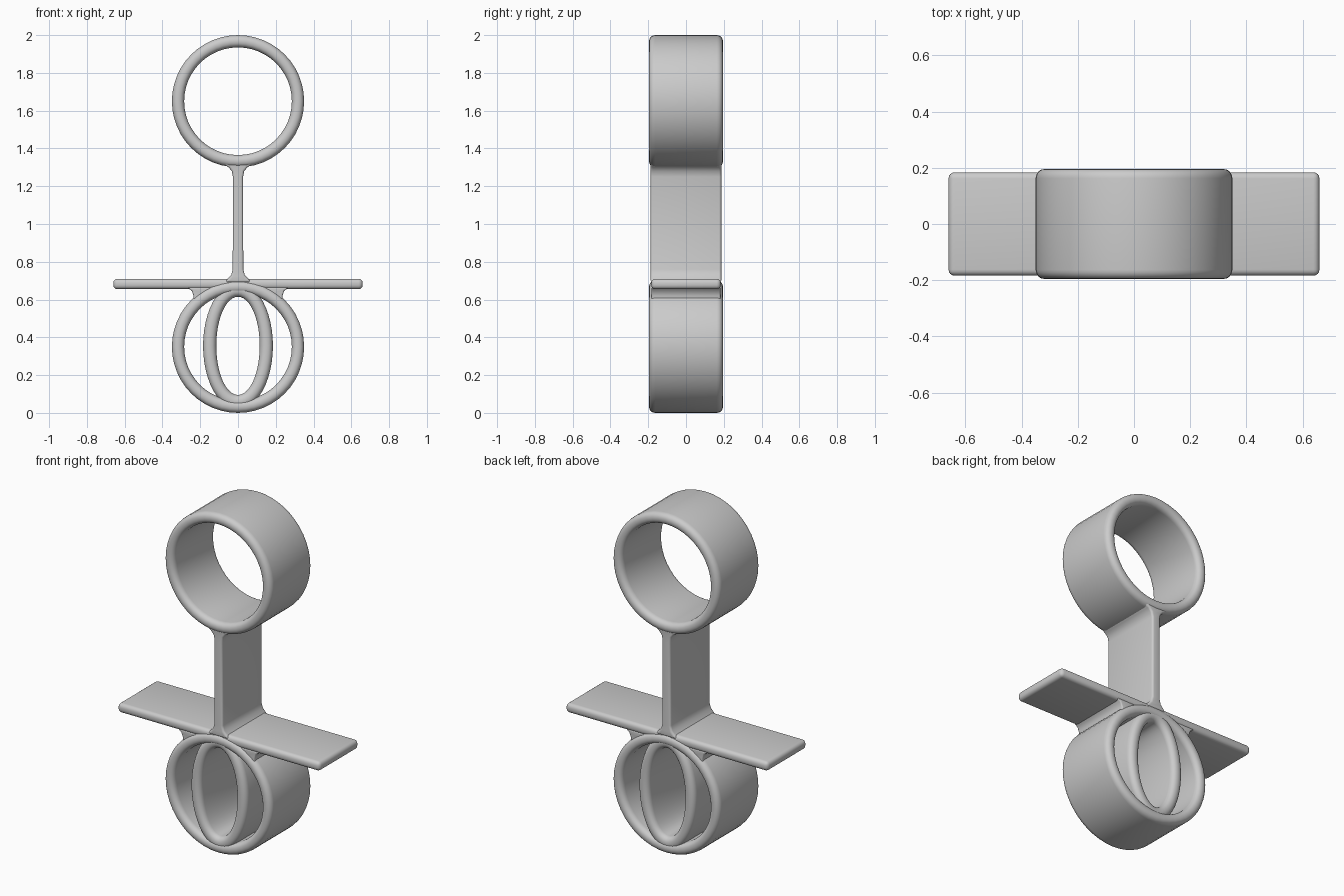
import bpy, bmesh
from math import sin, cos, pi

if "Cube" in bpy.data.objects:
    bpy.data.objects.remove(bpy.data.objects["Cube"], do_unlink=True)

grey = bpy.data.materials.new("light_grey")
grey.use_nodes = True
colour = (0.6, 0.6, 0.6, 1)
grey.diffuse_color = colour
grey.node_tree.nodes["Principled BSDF"].inputs["Base Color"].default_value = colour


def finish(name, bm, bevel=0):
    bmesh.ops.recalc_face_normals(bm, faces=bm.faces)
    mesh = bpy.data.meshes.new(name)
    bm.to_mesh(mesh)
    bm.free()
    mesh.materials.append(grey)
    obj = bpy.data.objects.new(name, mesh)
    bpy.context.collection.objects.link(obj)
    bpy.ops.object.select_all(action="DESELECT")
    obj.select_set(True)
    bpy.context.view_layer.objects.active = obj
    if bevel:
        mod = obj.modifiers.new("rounded_edges", "BEVEL")
        mod.width = bevel
        mod.segments = 4
        mod.limit_method = "ANGLE"
        mod.angle_limit = 0.9
        bpy.ops.object.modifier_apply(modifier=mod.name)
    bpy.ops.object.shade_smooth_by_angle(angle=0.7)
    return obj


def band(name, z, inner, outer, half_depth, segments=48):
    """Wide elliptical band around the y axis with rounded rims."""
    section = []
    ru, ry = 0.45, 0.032
    for k, (su, sy) in enumerate([(1, 1), (-1, 1), (-1, -1), (1, -1)]):
        for i in range(6):
            a = (k + i / 5) * pi / 2
            section.append((0.5 + su * (0.5 - ru) + ru * cos(a),
                            sy * (half_depth - ry) + ry * sin(a)))
    bm = bmesh.new()
    rings = []
    for s in range(segments):
        t = 2 * pi * s / segments
        rings.append([bm.verts.new((
            (inner[0] + (outer[0] - inner[0]) * u) * cos(t), y,
            z + (inner[1] + (outer[1] - inner[1]) * u) * sin(t)))
            for u, y in section])
    n = len(section)
    for s in range(segments):
        a, b = rings[s], rings[(s + 1) % segments]
        for i in range(n):
            j = (i + 1) % n
            bm.faces.new((a[i], a[j], b[j], b[i]))
    return finish(name, bm)


def prism(name, outline, half_depth, bevel):
    """Front outline extruded through the depth."""
    bm = bmesh.new()
    face = bm.faces.new([bm.verts.new((x, -half_depth, z)) for x, z in outline])
    out = bmesh.ops.extrude_face_region(bm, geom=[face])
    verts = [v for v in out["geom"] if isinstance(v, bmesh.types.BMVert)]
    bmesh.ops.translate(bm, verts=verts, vec=(0, 2 * half_depth, 0))
    return finish(name, bm, bevel)


# Upper and lower loops, and the oval ribs inside the lower one
band("upper_ring", 1.65, (0.285, 0.285), (0.35, 0.35), 0.195)
band("lower_ring", 0.35, (0.285, 0.285), (0.35, 0.35), 0.195)
band("oval_ribs", 0.355, (0.115, 0.26), (0.185, 0.335), 0.19)

# Flat cross plate
w, low, high = 0.66, 0.655, 0.71
prism("cross_plate", [(-w, low), (w, low), (w, high), (-w, high)], 0.184, 0.022)

# Stem flared at both ends
side = [(0.07, 0.69), (0.055, 0.71), (0.036, 0.73), (0.028, 0.76),
        (0.027, 1.25), (0.033, 1.28), (0.05, 1.3), (0.09, 1.325)]
prism("stem", side + [(-x, z) for x, z in reversed(side)], 0.187, 0.018)

# Small gussets between the lower ring and the plate
gusset = [(0.12, 0.665), (0.27, 0.665), (0.245, 0.647), (0.235, 0.62),
          (0.235, 0.59), (0.15, 0.62)]
for label, s in (("left", 1), ("right", -1)):
    prism(label + "_gusset", [(s * x, z) for x, z in gusset], 0.182, 0.008)
